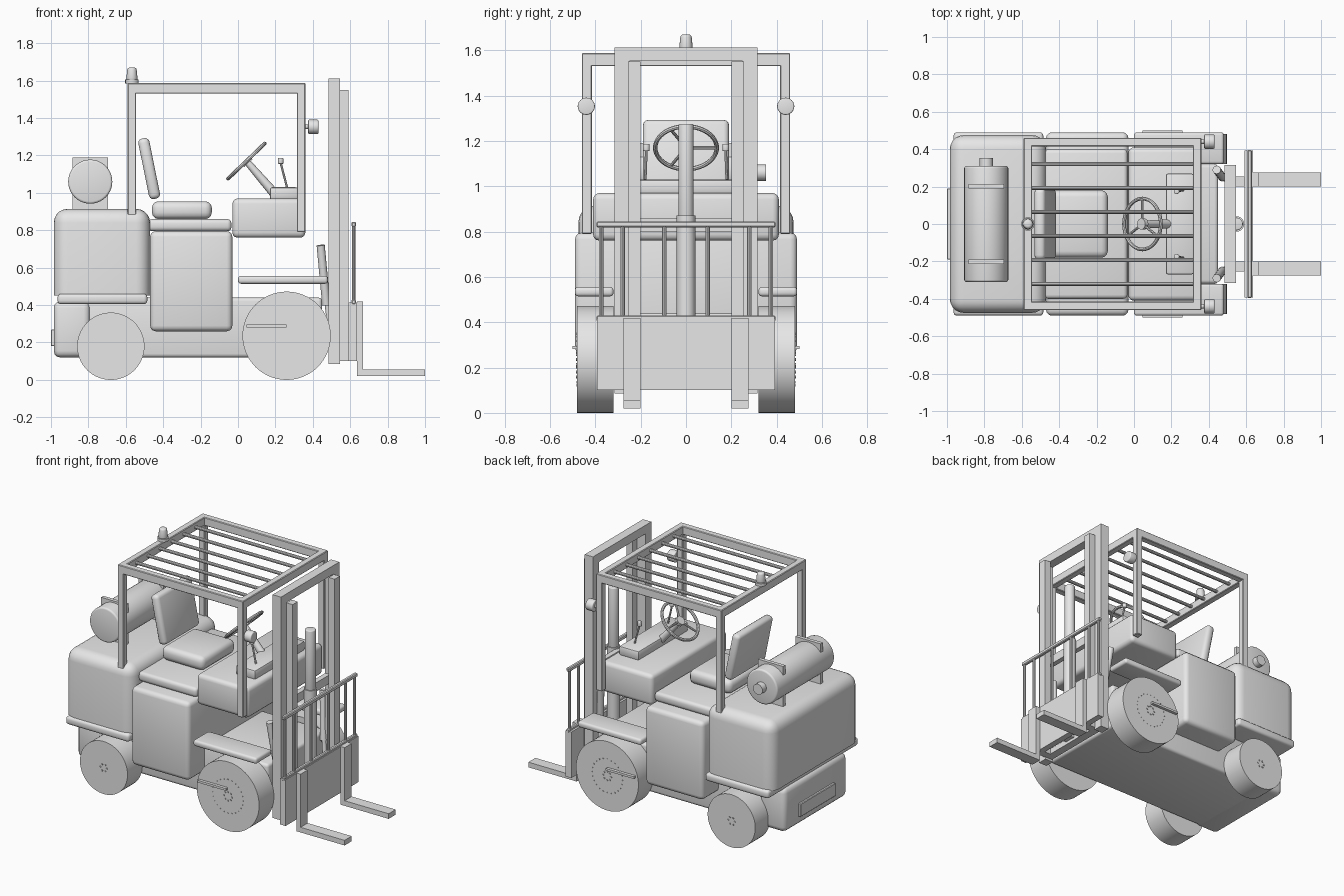
import bpy, bmesh, math
from mathutils import Vector

if "Cube" in bpy.data.objects:
    bpy.data.objects.remove(bpy.data.objects["Cube"], do_unlink=True)

grey = bpy.data.materials.new("plain_grey")
grey.use_nodes = True
grey.diffuse_color = (0.8, 0.8, 0.8, 1)
grey.node_tree.nodes["Principled BSDF"].inputs["Base Color"].default_value = (0.8, 0.8, 0.8, 1)
parts = []


def finish(name, bm):
    mesh = bpy.data.meshes.new(name)
    bm.to_mesh(mesh)
    bm.free()
    mesh.materials.append(grey)
    ob = bpy.data.objects.new(name, mesh)
    bpy.context.collection.objects.link(ob)
    parts.append(ob)
    return ob


def box(name, x, y, z, bevel=0.0, segments=3, top_only=False):
    """Box from (min, max) pairs, optionally with rounded edges."""
    bm = bmesh.new()
    bmesh.ops.create_cube(bm, size=1)
    for v in bm.verts:
        v.co = [(a + b) / 2 + c * abs(b - a) for c, (a, b) in zip(v.co, (x, y, z))]
    if bevel:
        low = min(z) + 1e-4
        edges = [e for e in bm.edges if not top_only or max(v.co.z for v in e.verts) > low]
        bmesh.ops.bevel(bm, geom=edges, offset=bevel, segments=segments, profile=0.5,
                        affect='EDGES', clamp_overlap=True)
    return finish(name, bm)


def rod(name, start, end, r, r2=None, sides=16, bevel=0.0):
    """Round bar between two points."""
    a, b = Vector(start), Vector(end)
    bm = bmesh.new()
    bmesh.ops.create_cone(bm, cap_ends=True, segments=sides, radius1=r,
                          radius2=r if r2 is None else r2, depth=(b - a).length)
    if bevel:
        rims = [e for e in bm.edges if any(len(f.verts) > 4 for f in e.link_faces)]
        bmesh.ops.bevel(bm, geom=rims, offset=bevel, segments=3, profile=0.5, affect='EDGES')
    turn = (b - a).to_track_quat('Z', 'Y')
    for v in bm.verts:
        v.co = turn @ v.co + (a + b) / 2
    return finish(name, bm)


def ring(name, centre, normal, major, minor, n=40, m=8):
    bm = bmesh.new()
    turn = Vector(normal).to_track_quat('Z', 'Y')
    loops = []
    for i in range(n):
        t = math.tau * i / n
        row = []
        for j in range(m):
            p = math.tau * j / m
            d = major + minor * math.cos(p)
            co = Vector((d * math.cos(t), d * math.sin(t), minor * math.sin(p)))
            row.append(bm.verts.new(turn @ co + Vector(centre)))
        loops.append(row)
    for i in range(n):
        a, b = loops[i], loops[(i + 1) % n]
        for j in range(m):
            k = (j + 1) % m
            bm.faces.new((a[j], b[j], b[k], a[k]))
    return finish(name, bm)


# Body
box("chassis", (-0.85, 0.45), (-0.32, 0.32), (0.12, 0.44), 0.02)
box("rear_lower_weight", (-0.985, -0.79), (-0.34, 0.34), (0.12, 0.42), 0.035)
box("rear_panel", (-1.0, -0.97), (-0.19, 0.19), (0.18, 0.27), 0.004, 1)
box("rear_ledge", (-0.965, -0.485), (-0.49, 0.49), (0.405, 0.46), 0.018)
box("counterweight", (-0.985, -0.47), (-0.475, 0.475), (0.45, 0.915), 0.075, 5, True)
box("side_body", (-0.47, -0.03), (-0.49, 0.49), (0.26, 0.795), 0.03)
box("seat_platform", (-0.48, -0.035), (-0.4, 0.4), (0.795, 0.86), 0.022)
box("dashboard", (-0.03, 0.36), (-0.41, 0.41), (0.76, 0.97), 0.028)

# Seat
box("seat_cushion", (-0.46, -0.14), (-0.18, 0.18), (0.86, 0.955), 0.035)
back = box("seat_back", (-0.03, 0.03), (-0.19, 0.19), (-0.165, 0.165), 0.024)
back.rotation_euler.y = -0.2
back.location = (-0.475, 0, 1.13)

# Controls
box("console", (0.17, 0.32), (-0.27, 0.27), (0.965, 1.03), 0.012, 2)
wheel_c, axis = Vector((0.045, 0, 1.17)), Vector((-0.69, 0, 0.72))
ring("steering_wheel", wheel_c, axis, 0.136, 0.01)
rod("steering_column", (0.2, 0, 0.99), wheel_c, 0.026, 0.018)
rod("steering_hub", wheel_c - axis * 0.015, wheel_c + axis * 0.01, 0.03)
for i in range(3):
    t = math.pi / 2 + math.tau * i / 3
    spoke = Vector((0.72, 0, 0.69)) * math.cos(t) + Vector((0, 1, 0)) * math.sin(t)
    rod("steering_spoke", wheel_c, wheel_c + spoke * 0.134, 0.007, sides=8)

for s in (1, -1):
    rod("lever", (0.262, s * 0.18, 1.03), (0.228, s * 0.175, 1.16), 0.006, sides=8)
    rod("lever_knob", (0.228, s * 0.175, 1.155), (0.228, s * 0.175, 1.187), 0.015, bevel=0.005)

# Gas tank on the counterweight
tank = (-0.79, 1.06)
rod("gas_tank", (tank[0], -0.31, tank[1]), (tank[0], 0.31, tank[1]), 0.118, sides=40, bevel=0.012)
rod("tank_valve", (tank[0], 0.3, tank[1]), (tank[0], 0.352, tank[1]), 0.036)
for s in (1, -1):
    box("tank_bracket", (-0.885, -0.695), (s * 0.19, s * 0.215), (0.9, 1.19))

# Overhead guard
for s in (1, -1):
    y = (s * 0.415, s * 0.46)
    box("rear_post", (-0.59, -0.545), y, (0.86, 1.56), 0.004, 1)
    box("front_post", (0.315, 0.36), y, (0.79, 1.56), 0.004, 1)
    box("roof_side_rail", (-0.59, 0.36), y, (1.53, 1.587), 0.004, 1)
    rod("headlight", (0.375, s * 0.44, 1.353), (0.43, s * 0.44, 1.353), 0.038, sides=24, bevel=0.006)
    rod("headlight_bracket", (0.35, s * 0.44, 1.353), (0.38, s * 0.44, 1.353), 0.012)
    for k in (0.064, 0.193, 0.32):
        rod("roof_bar", (-0.56, s * k, 1.557), (0.33, s * k, 1.557), 0.011, sides=10)
for x in (-0.59, 0.315):
    box("roof_cross_rail", (x, x + 0.045), (-0.46, 0.46), (1.53, 1.587), 0.004, 1)
rod("beacon_base", (-0.567, 0, 1.585), (-0.567, 0, 1.605), 0.036)
rod("beacon_lamp", (-0.567, 0, 1.6), (-0.567, 0, 1.67), 0.031, 0.024, bevel=0.012)

# Wheels, fenders and tilt cylinders
for s in (1, -1):
    for name, x, r, bolts, ring_r in (("front", 0.26, 0.236, 8, 0.03), ("rear", -0.68, 0.18, 6, 0.025)):
        rod(name + "_wheel", (x, s * 0.32, r), (x, s * 0.48, r), r, sides=64)
        rod(name + "_axle", (x, -0.33, r), (x, 0.33, r), 0.05)
        for i in range(bolts):
            t = math.tau * i / bolts
            bx, bz = x + ring_r * math.cos(t), r + ring_r * math.sin(t)
            rod(name + "_wheel_bolt", (bx, s * 0.475, bz), (bx, s * 0.486, bz), 0.006, sides=6)
    for i in range(24):
        t = math.tau * i / 24
        bx, bz = 0.26 + 0.115 * math.cos(t), 0.236 + 0.115 * math.sin(t)
        rod("rim_stud", (bx, s * 0.475, bz), (bx, s * 0.484, bz), 0.004, sides=6)
    box("hub_bar", (0.045, 0.258), (s * 0.475, s * 0.5), (0.281, 0.296))
    box("front_fender", (0.0, 0.48), (s * 0.32, s * 0.49), (0.514, 0.556), 0.015)
    rod("tilt_cylinder", (0.442, s * 0.29, 0.72), (0.472, s * 0.25, 0.4), 0.022)
    rod("tilt_rod", (0.472, s * 0.25, 0.45), (0.495, s * 0.235, 0.25), 0.014)

# Mast
for s in (1, -1):
    box("outer_mast_rail", (0.483, 0.546), (s * 0.25, s * 0.315), (0.085, 1.61))
    box("inner_mast_rail", (0.546, 0.592), (s * 0.2, s * 0.255), (0.1, 1.55))
box("mast_top_bar", (0.483, 0.546), (-0.315, 0.315), (1.553, 1.612))
box("mast_bottom_bar", (0.49, 0.546), (-0.26, 0.26), (0.1, 0.14))
box("mast_middle_bar", (0.485, 0.52), (-0.26, 0.26), (0.8, 0.86))
rod("lift_cylinder", (0.548, 0, 0.12), (0.548, 0, 0.87), 0.041, sides=24)
rod("lift_ram", (0.548, 0, 0.85), (0.548, 0, 1.275), 0.034, sides=24, bevel=0.006)

# Carriage, load backrest and forks
box("carriage_plate", (0.592, 0.635), (-0.393, 0.393), (0.1, 0.415))
for z in (0.417, 0.832):
    box("backrest_rail", (0.606, 0.63), (-0.395, 0.395), (z - 0.013, z + 0.013), 0.005, 1)
for s in (1, -1):
    for y in (0.095, 0.28, 0.375):
        rod("backrest_bar", (0.618, s * y, 0.41), (0.618, s * y, 0.83), 0.01, sides=10)
    y = (s * 0.2, s * 0.276)
    box("fork_shank", (0.635, 0.667), y, (0.02, 0.418))
    box("fork_blade", (0.64, 1.0), y, (0.02, 0.055))

# Smooth the round parts and keep hard edges
bpy.ops.object.select_all(action='DESELECT')
for ob in parts:
    ob.select_set(True)
bpy.context.view_layer.objects.active = parts[0]
bpy.ops.object.shade_smooth_by_angle(angle=math.radians(35))
